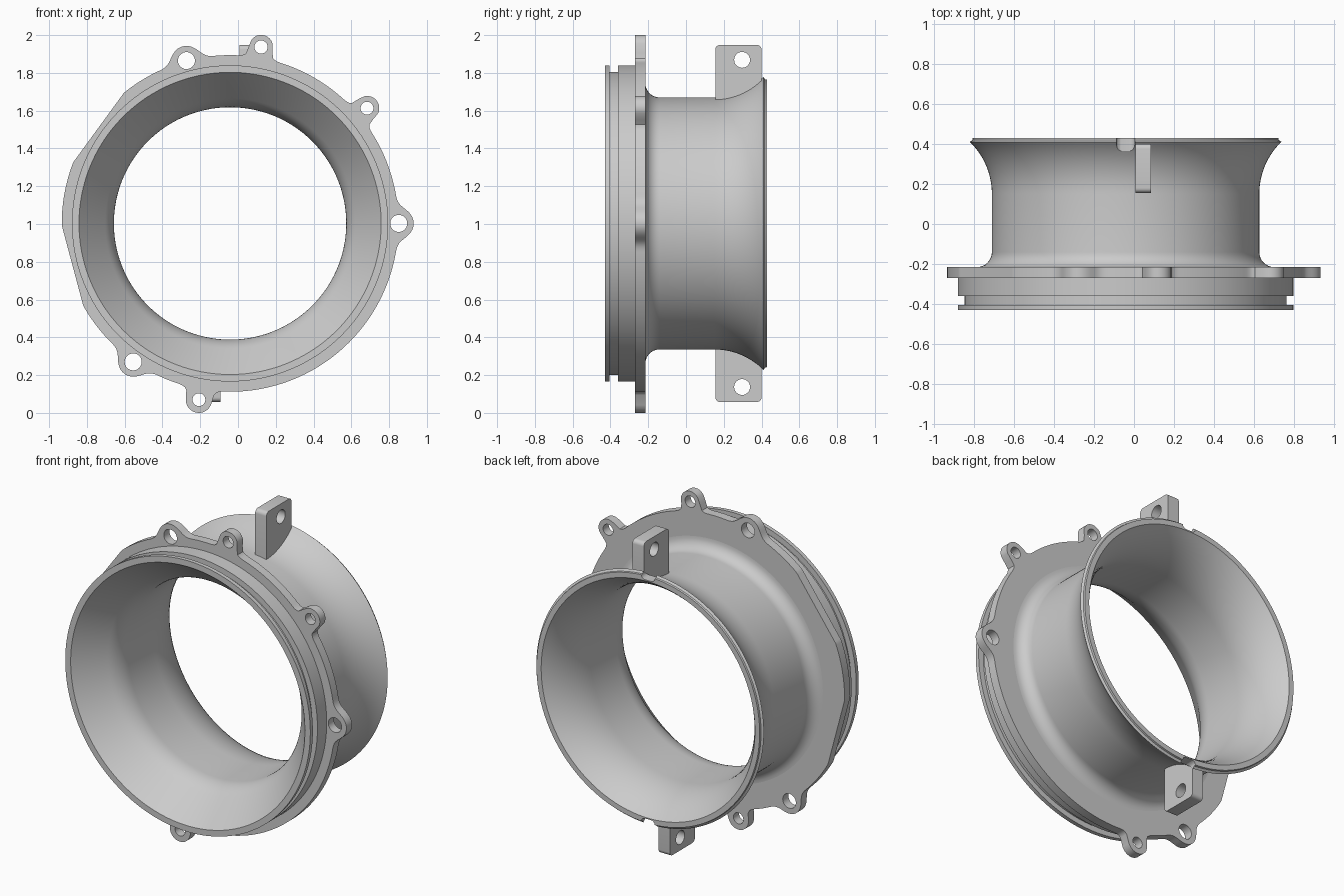
import bpy, bmesh
from math import sin, cos, pi, sqrt, radians, hypot
from mathutils import Matrix

if "Cube" in bpy.data.objects:
    bpy.data.objects.remove(bpy.data.objects["Cube"])

CX, CZ = -0.042, 1.003          # axis of the collar (runs along y)


def smooth(ob, angle=30):
    bpy.ops.object.select_all(action='DESELECT')
    ob.select_set(True)
    bpy.context.view_layer.objects.active = ob
    bpy.ops.object.shade_smooth_by_angle(angle=radians(angle))


def circle(x, y, r, n=40):
    return [(x + r * cos(2 * pi * i / n), y + r * sin(2 * pi * i / n)) for i in range(n)]


def plate(name, loops, depth, matrix):
    """Flat plate with holes: first loop is the outline, the rest are holes."""
    cu = bpy.data.curves.new(name, 'CURVE')
    cu.dimensions, cu.fill_mode, cu.extrude = '2D', 'BOTH', depth / 2
    for loop in loops:
        sp = cu.splines.new('POLY')
        sp.points.add(len(loop) - 1)
        for p, (x, y) in zip(sp.points, loop):
            p.co = (x, y, 0, 1)
        sp.use_cyclic_u = True
    ob = bpy.data.objects.new(name, cu)
    bpy.context.collection.objects.link(ob)
    bpy.ops.object.select_all(action='DESELECT')
    ob.select_set(True)
    bpy.context.view_layer.objects.active = ob
    bpy.ops.object.convert(target='MESH')
    ob = bpy.context.view_layer.objects.active
    ob.name = name
    bm = bmesh.new()
    bm.from_mesh(ob.data)
    bmesh.ops.remove_doubles(bm, verts=bm.verts, dist=1e-5)
    bm.transform(matrix)
    bmesh.ops.recalc_face_normals(bm, faces=bm.faces)
    bm.to_mesh(ob.data)
    bm.free()
    smooth(ob)
    return ob


def lathe(name, profile, n=160):
    """Closed (y, radius) profile turned about the collar axis."""
    bm = bmesh.new()
    rings = [[bm.verts.new((CX + r * cos(2 * pi * i / n), y, CZ + r * sin(2 * pi * i / n)))
              for y, r in profile] for i in range(n)]
    m = len(profile)
    for i in range(n):
        a, b = rings[i], rings[(i + 1) % n]
        for j in range(m):
            k = (j + 1) % m
            bm.faces.new((a[j], a[k], b[k], b[j]))
    bmesh.ops.recalc_face_normals(bm, faces=bm.faces)
    me = bpy.data.meshes.new(name)
    bm.to_mesh(me)
    bm.free()
    ob = bpy.data.objects.new(name, me)
    bpy.context.collection.objects.link(ob)
    return ob


# Collar body, outside: grooved front rim, neck with fillet, flared rear lip
outer = [(-.43, .80), (-.43, .837), (-.405, .837), (-.405, .803), (-.36, .803),
         (-.36, .837), (-.26, .837), (-.245, .74)]
outer += [(-.14 - .075 * cos(t * pi / 16), .742 - .075 * sin(t * pi / 16)) for t in range(9)]
outer += [(y, .667 + .362 - sqrt(.362 ** 2 - (y - .15) ** 2))
          for y in [.15 + .26 * i / 12 for i in range(13)]]
outer += [(.419, .764), (.43, .762)]
# Inside: rear flare, straight throat, rounded edge into the front cone
inner = [(y, .615 + .475 - sqrt(.475 ** 2 - (y - .12) ** 2))
         for y in [.43 - .31 * i / 12 for i in range(13)]]
inner += [(-.135 - .2 * sin(radians(a)), .815 - .2 * cos(radians(a))) for a in range(0, 41, 5)]
body = lathe('collar_body', outer + inner)

# Flat-floored notches milled through the rear lip, top and bottom
for s in (1, -1):
    bpy.ops.mesh.primitive_cube_add(size=1, location=(CX, .4, CZ + s * .787))
    cutter = bpy.context.object
    cutter.name = 'notch_cutter'
    cutter.hide_render = True
    cutter.scale = (.092, .4, .1)
    bpy.ops.object.transform_apply(location=False, rotation=False, scale=True)
    bev = cutter.modifiers.new('round', 'BEVEL')
    bev.width, bev.segments = .025, 5
    mod = body.modifiers.new('notch', 'BOOLEAN')
    mod.operation, mod.solver, mod.object = 'DIFFERENCE', 'EXACT', cutter
    bpy.context.view_layer.objects.active = body
    bpy.ops.object.modifier_apply(modifier=mod.name)
    bpy.data.objects.remove(cutter)
smooth(body)

# Mounting flange: disc with two flats, six lugs blended in (x, z, lug radius, hole radius)
lugs = [(.122, 1.937, .064, .035), (-.273, 1.865, .078, .045), (.683, 1.613, .065, .034),
        (.851, 1.003, .079, .045), (-.555, .27, .078, .045), (-.207, .07, .07, .034)]
flats = [((-.87, 1.33), (-.60, 1.70)), ((-.82, .57), (-.935, 1.0))]


def distance(x, z):
    d = hypot(x - CX, z - CZ) - .891
    for (ax, az), (bx, bz) in flats:
        d = max(d, ((z - az) * (bx - ax) - (x - ax) * (bz - az)) / hypot(bx - ax, bz - az))
    for lx, lz, lr, _ in lugs:
        e, k = hypot(x - lx, z - lz) - lr, .07
        h = max(k - abs(d - e), 0)
        d = min(d, e) - h * h / (4 * k)
    return d


outline = []
for i in range(540):
    c, s = cos(2 * pi * i / 540), sin(2 * pi * i / 540)
    r = 1.08
    for _ in range(60):
        r -= .7 * distance(CX + r * c, CZ + r * s)
    outline.append((CX + r * c, CZ + r * s))
front = Matrix.Translation((0, -.2425, 0)) @ Matrix.Rotation(pi / 2, 4, 'X')
plate('mounting_flange',
      [outline, circle(CX, CZ, .732, 160)] + [circle(x, z, h, 32) for x, z, _, h in lugs],
      .055, front)

# Drilled rear tabs, the lower one turned half a turn about the axis
tab = [(.155, .64), (.25, .65), (.33, .68), (.40, .725)]
for cy, a0 in ((.375, 0), (.18, pi / 2)):
    tab += [(cy + .025 * cos(a0 + t * pi / 12), .92 + .025 * sin(a0 + t * pi / 12))
            for t in range(7)]
side = Matrix(((0, 0, 1, .089), (1, 0, 0, 0), (0, 1, 0, 0), (0, 0, 0, 1)))
for name, turn in (('upper_tab', 0), ('lower_tab', pi)):
    place = Matrix.Translation((CX, 0, CZ)) @ Matrix.Rotation(turn, 4, 'Y') @ side
    plate(name, [tab, circle(.297, .866, .042, 32)], .077, place)
